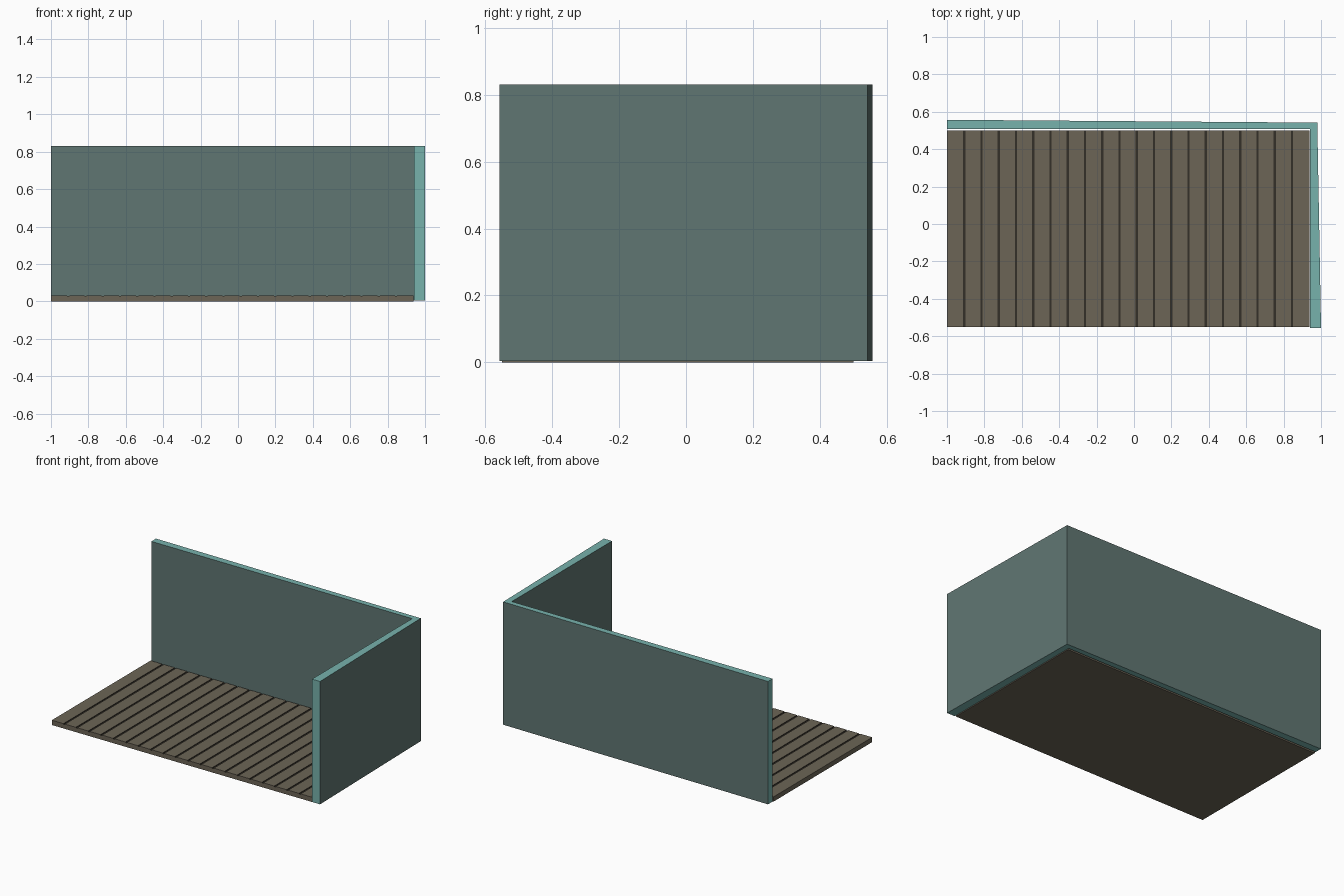
import bpy, bmesh

if "Cube" in bpy.data.objects:
    bpy.data.objects.remove(bpy.data.objects["Cube"])


def material(name, rgb):
    m = bpy.data.materials.new(name)
    m.diffuse_color = (*rgb, 1.0)
    m.use_nodes = True
    m.node_tree.nodes["Principled BSDF"].inputs["Base Color"].default_value = m.diffuse_color
    return m


wall_green = material("grey green wall", (0.118, 0.182, 0.170))
trim_teal = material("teal trim", (0.185, 0.445, 0.415))
wood = material("brown wood", (0.150, 0.130, 0.094))
groove = material("dark groove", (0.034, 0.029, 0.021))


def extrude_profile(name, profile, direction, mats, pick):
    """Extrude a closed profile along a vector and colour faces by a rule."""
    bm = bmesh.new()
    face = bm.faces.new([bm.verts.new(p) for p in profile])
    ext = bmesh.ops.extrude_face_region(bm, geom=[face])
    moved = [g for g in ext["geom"] if isinstance(g, bmesh.types.BMVert)]
    bmesh.ops.translate(bm, verts=moved, vec=direction)
    if len([f for f in bm.faces if len(f.verts) == len(profile)]) < 2:
        bm.faces.new([v for v in reversed(bm.verts[:len(profile)])])
    bmesh.ops.recalc_face_normals(bm, faces=bm.faces[:])
    bm.normal_update()
    for f in bm.faces:
        f.material_index = pick(f)
    mesh = bpy.data.meshes.new(name)
    bm.to_mesh(mesh)
    bm.free()
    for m in mats:
        mesh.materials.append(m)
    obj = bpy.data.objects.new(name, mesh)
    bpy.context.collection.objects.link(obj)
    return obj


# L-shaped wall: slightly tapered, teal on the top, bottom and both cut ends
BOTTOM, TOP, Y_FRONT, Y_BACK = 0.004, 0.83, -0.557, 0.557
outline = [(-1, 0.508), (0.94, 0.508), (0.94, Y_FRONT),
           (1, Y_FRONT), (0.98, 0.542), (-1, Y_BACK)]


def wall_colour(f):
    c = f.calc_center_median()
    cut_end = c.x < -0.99 or c.y < Y_FRONT + 0.01
    return 1 if abs(f.normal.z) > 0.5 or cut_end else 0


extrude_profile("corner_wall", [(x, y, BOTTOM) for x, y in outline],
                (0, 0, TOP - BOTTOM), [wall_green, trim_teal], wall_colour)

# Plank floor: boards separated by shallow dark grooves
PLANKS, X0, X1, THICK, HALF, DEPTH = 21, -1.0, 0.937, 0.032, 0.006, 0.004
step = (X1 - X0) / PLANKS
section = [(X1, 0), (X0, 0), (X0, THICK)]
for i in range(1, PLANKS):
    x = X0 + i * step
    section += [(x - HALF, THICK), (x - HALF, THICK - DEPTH),
                (x + HALF, THICK - DEPTH), (x + HALF, THICK)]
section.append((X1, THICK))


def floor_colour(f):
    c = f.calc_center_median()
    inside = THICK - DEPTH - 0.001 < c.z < THICK - 0.001
    return 1 if inside and abs(f.normal.y) < 0.5 else 0


extrude_profile("plank_floor", [(x, -0.55, z) for x, z in section],
                (0, 1.05, 0), [wood, groove], floor_colour)
